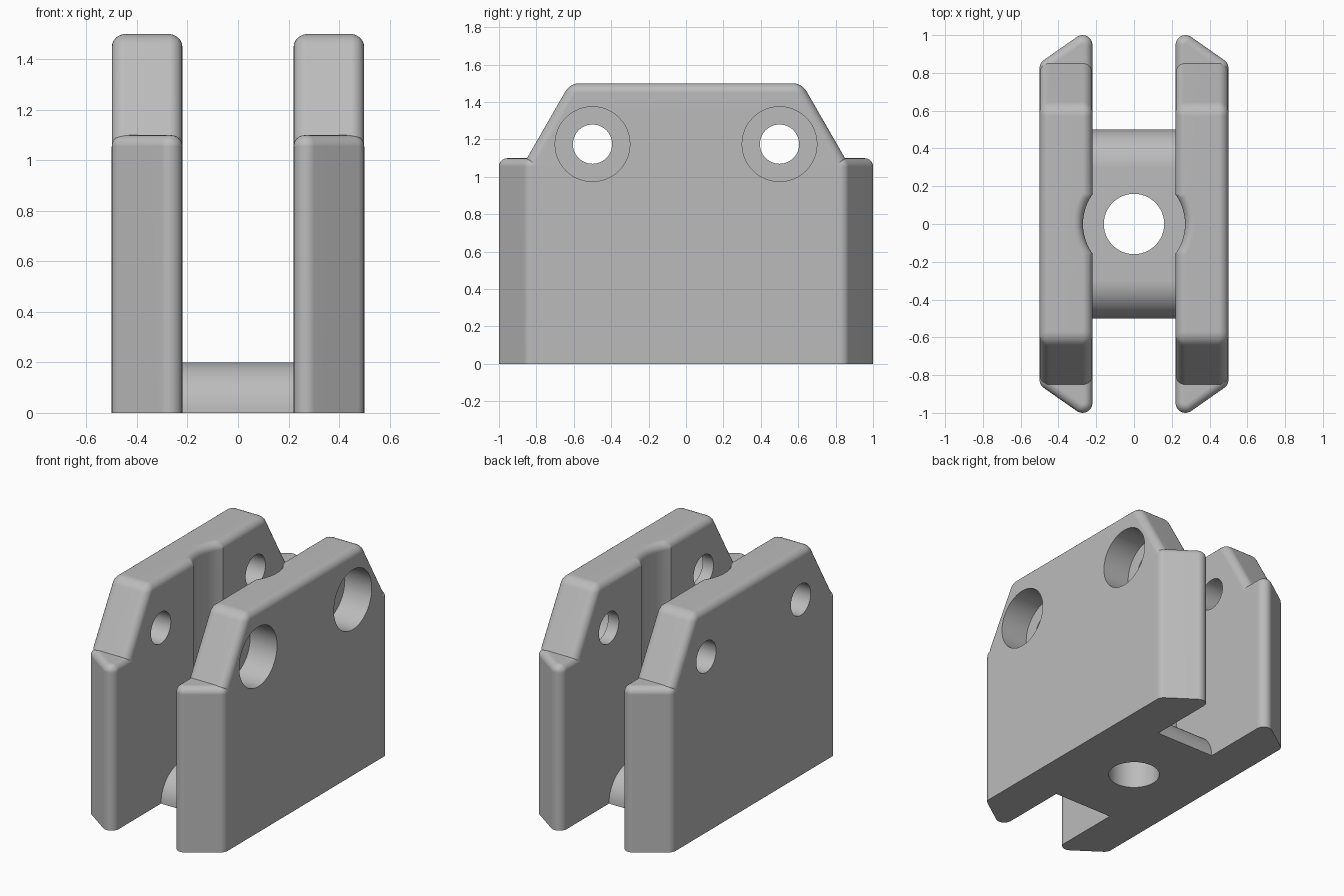
import bpy, bmesh
from math import cos, sin, pi, tan
from mathutils import Vector

if "Cube" in bpy.data.objects:
    bpy.data.objects.remove(bpy.data.objects["Cube"])

grey = bpy.data.materials.new("plain_grey")
grey.use_nodes = True
COLOUR = (0.5, 0.5, 0.5, 1)
grey.diffuse_color = COLOUR
grey.node_tree.nodes["Principled BSDF"].inputs["Base Color"].default_value = COLOUR


def loft(name, rings, bevel=0, pick=None):
    """Solid through matching rings of points, with the picked edges rounded."""
    bm = bmesh.new()
    loops = [[bm.verts.new(p) for p in ring] for ring in rings]
    n = len(loops[0])
    for a, b in zip(loops, loops[1:]):
        for i in range(n):
            j = (i + 1) % n
            bm.faces.new((a[i], a[j], b[j], b[i]))
    bm.faces.new(loops[0][::-1])
    bm.faces.new(loops[-1])
    bmesh.ops.recalc_face_normals(bm, faces=bm.faces)
    if bevel:
        edges = [e for e in bm.edges if pick(e)]
        bmesh.ops.bevel(bm, geom=edges, offset=bevel, segments=6, profile=0.5,
                        affect='EDGES', clamp_overlap=True)
    mesh = bpy.data.meshes.new(name)
    bm.to_mesh(mesh)
    bm.free()
    mesh.materials.append(grey)
    obj = bpy.data.objects.new(name, mesh)
    bpy.context.collection.objects.link(obj)
    return obj


def fillet(points, radii, steps=7):
    """Round the corners of a 2D outline."""
    out = []
    for i, (p, r) in enumerate(zip(points, radii)):
        p = Vector(p)
        if not r:
            out.append(p)
            continue
        u = (Vector(points[i - 1]) - p).normalized()
        v = (Vector(points[(i + 1) % len(points)]) - p).normalized()
        half = u.angle(v) / 2
        centre = p + (u + v).normalized() * (r / sin(half))
        a = p + u * (r / tan(half)) - centre
        b = p + v * (r / tan(half)) - centre
        ang = pi - 2 * half
        for k in range(steps + 1):
            t = k / steps
            out.append(centre + (a * sin((1 - t) * ang) + b * sin(t * ang)) / sin(ang))
    return out


def circle(r, n=48):
    return [(r * cos(2 * pi * i / n), r * sin(2 * pi * i / n)) for i in range(n)]


def along_x(outline, x, y=0, z=0):
    return [(x, y + p[0], z + p[1]) for p in outline]


def along_z(outline, z):
    return [(p[0], p[1], z) for p in outline]


def combine(target, tool, operation):
    """Apply a boolean and discard the tool."""
    mod = target.modifiers.new("cut", 'BOOLEAN')
    mod.object, mod.operation, mod.solver = tool, operation, 'EXACT'
    graph = bpy.context.evaluated_depsgraph_get()
    mesh = bpy.data.meshes.new_from_object(target.evaluated_get(graph))
    target.modifiers.clear()
    target.data = mesh
    bpy.data.objects.remove(tool)


def cheek(name, side, counterbored):
    # Lower slab with pointed, rounded ends
    plan = fillet([(0.22, -1.048), (0.5, -0.852), (0.5, 0.852), (0.22, 1.048)],
                  [0.052] * 4)
    body = loft(name, [along_z(plan, -0.1), along_z(plan, 1.1)], 0.045,
                lambda e: all(v.co.z > 1 for v in e.verts))
    # Raised, sloped crown
    crown_side = [(-0.85, 0.8), (-0.85, 1.1), (-0.62, 1.5),
                  (0.62, 1.5), (0.85, 1.1), (0.85, 0.8)]
    crown = loft("crown", [along_x(crown_side, x) for x in (0.2205, 0.4995)], 0.05,
                 lambda e: any(v.co.z > 0.9 for v in e.verts)
                 and not all(abs(v.co.z - 1.1) < 0.01 for v in e.verts))
    combine(body, crown, 'UNION')
    # Central bore with a flared rim
    stations = [(0.27, 0.1)]
    stations += [(0.32 - 0.05 * cos(a), 1.45 + 0.05 * sin(a))
                 for a in (k * pi / 12 for k in range(7))]
    stations.append((0.32, 1.6))
    bore = loft("bore", [along_z(circle(r, 64), z) for r, z in stations])
    combine(body, bore, 'DIFFERENCE')
    # Cross holes, with counterbores on one side
    for y in (-0.5, 0.5):
        holes = [(0.105, 0.1)] + ([(0.2, 0.3)] if counterbored else [])
        for r, x in holes:
            tool = loft("hole", [along_x(circle(r), e, y, 1.175) for e in (x, 0.7)])
            combine(body, tool, 'DIFFERENCE')
    if side < 0:
        for v in body.data.vertices:
            v.co.x = -v.co.x
        body.data.flip_normals()
    return body


clevis = cheek("clevis_body", 1, True)
combine(clevis, cheek("right_cheek", -1, False), 'UNION')

# Bridge with rounded front and back
web = fillet([(-0.5, -0.15), (-0.5, 0.2), (0.5, 0.2), (0.5, -0.15)],
             [0, 0.2, 0.2, 0], 12)
combine(clevis, loft("bridge", [along_x(web, x) for x in (-0.35, 0.35)]), 'UNION')

# Vertical hole through the bridge
combine(clevis, loft("pin_hole", [along_z(circle(0.16), z) for z in (-0.5, 0.5)]),
        'DIFFERENCE')

# Trim everything flat at the base
square = [(-2, -2), (2, -2), (2, 2), (-2, 2)]
combine(clevis, loft("base_trim", [along_z(square, z) for z in (-1, 0)]), 'DIFFERENCE')

bpy.ops.object.select_all(action='DESELECT')
clevis.select_set(True)
bpy.context.view_layer.objects.active = clevis
bpy.ops.object.shade_smooth_by_angle(angle=pi / 6)
weighted = clevis.modifiers.new("flat_face_normals", 'WEIGHTED_NORMAL')
weighted.keep_sharp = True
